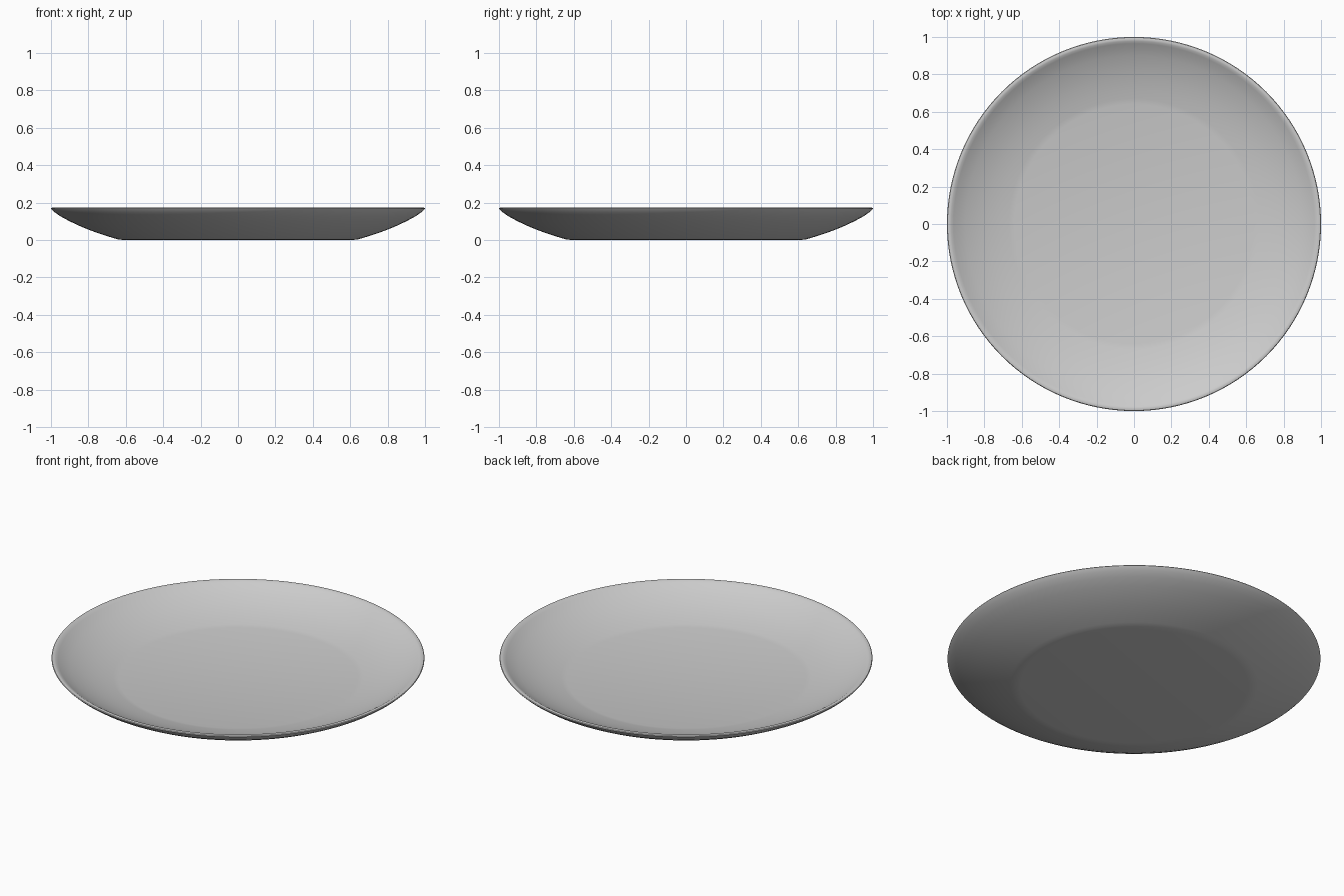
import bpy, bmesh, math

if "Cube" in bpy.data.objects:
    bpy.data.objects.remove(bpy.data.objects["Cube"])

# Plate cross-section (radius, height): underside centre -> rim -> inner floor centre
profile = [
    (0, 0), (0.61, 0), (0.64, 0.003), (0.665, 0.01), (0.72, 0.027), (0.78, 0.048),
    (0.84, 0.072), (0.90, 0.10), (0.95, 0.127), (0.98, 0.148), (0.995, 0.162),
    (1.0, 0.168), (0.997, 0.172), (0.988, 0.174), (0.978, 0.172),
    (0.965, 0.164), (0.94, 0.148), (0.90, 0.128), (0.84, 0.103),
    (0.78, 0.083), (0.72, 0.067), (0.67, 0.056), (0.64, 0.05), (0, 0.05),
]

# Plate body: spin the cross-section round z
bm = bmesh.new()
verts = [bm.verts.new((r, 0, z)) for r, z in profile]
edges = [bm.edges.new(pair) for pair in zip(verts, verts[1:])]
bmesh.ops.spin(bm, geom=verts + edges, cent=(0, 0, 0), axis=(0, 0, 1),
               angle=2 * math.pi, steps=128, use_merge=False)
bmesh.ops.remove_doubles(bm, verts=bm.verts, dist=1e-4)
bmesh.ops.recalc_face_normals(bm, faces=bm.faces)
mesh = bpy.data.meshes.new("plate")
bm.to_mesh(mesh)
bm.free()
plate = bpy.data.objects.new("plate", mesh)
bpy.context.collection.objects.link(plate)

# Smooth glazed surface
bpy.context.view_layer.objects.active = plate
plate.select_set(True)
bpy.ops.object.shade_smooth_by_angle(angle=math.radians(40))
